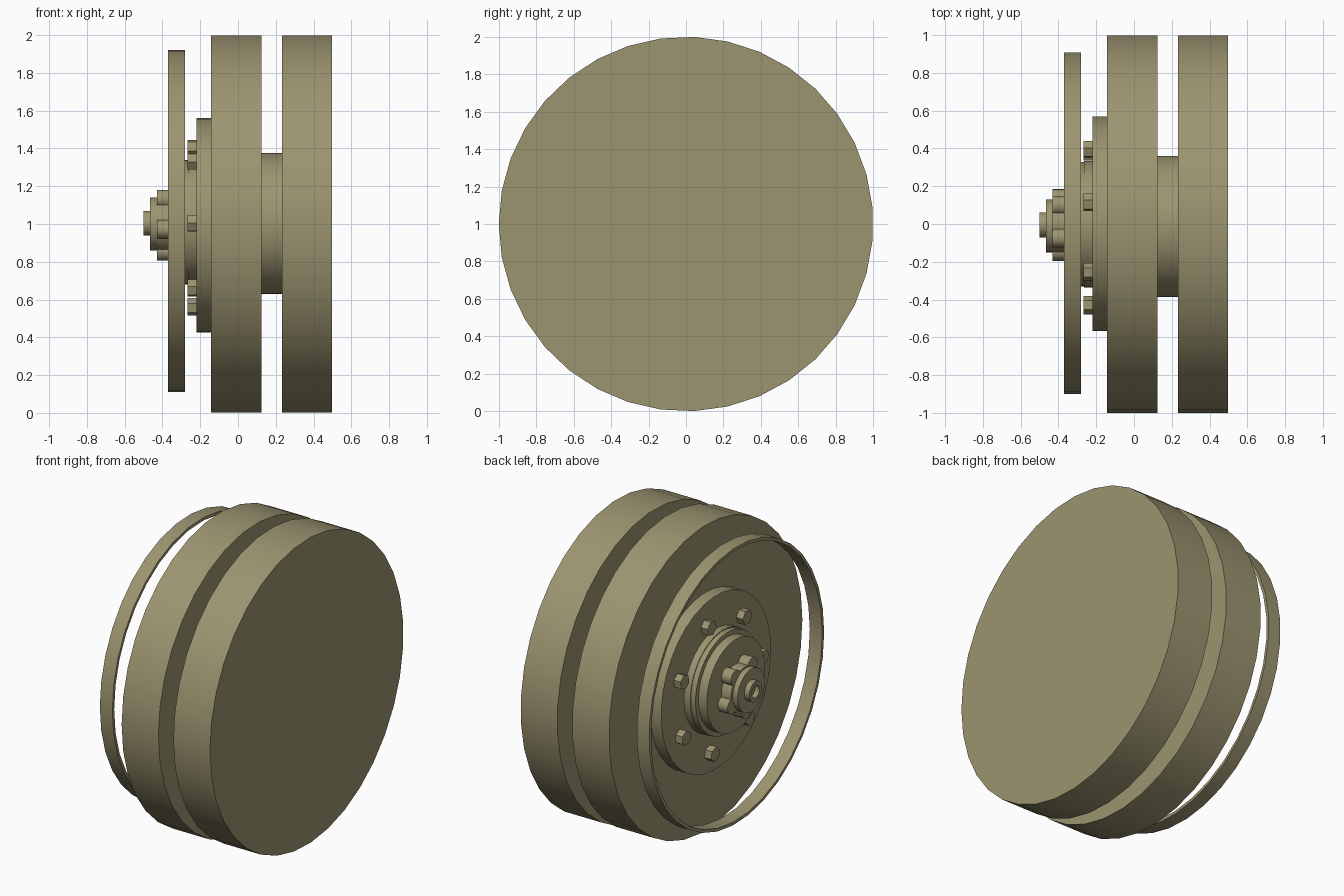
import bpy, bmesh, math
from math import sin, cos, pi

if "Cube" in bpy.data.objects:
    bpy.data.objects.remove(bpy.data.objects["Cube"])

# Olive drab paint shared by every part
paint = bpy.data.materials.new("olive_paint")
paint.diffuse_color = (0.335, 0.30, 0.165, 1.0)
paint.use_nodes = True
paint.node_tree.nodes["Principled BSDF"].inputs["Base Color"].default_value = paint.diffuse_color


def finish(name, bm):
    bmesh.ops.recalc_face_normals(bm, faces=bm.faces[:])
    mesh = bpy.data.meshes.new(name)
    bm.to_mesh(mesh)
    bm.free()
    mesh.materials.append(paint)
    obj = bpy.data.objects.new(name, mesh)
    bpy.context.collection.objects.link(obj)
    bpy.ops.object.select_all(action='DESELECT')
    obj.select_set(True)
    bpy.context.view_layer.objects.active = obj
    bpy.ops.object.shade_smooth_by_angle(angle=math.radians(30))
    return obj


def turned(name, profile, cy=0.0, cz=1.0, sides=35, closed=False, phase=pi):
    """Turn (x, radius) points around an axis parallel to x."""
    bm = bmesh.new()
    rings = []
    for x, r in profile:
        rings.append([bm.verts.new((x, cy + r * cos(phase + 2 * pi * i / sides),
                                    cz + r * sin(phase + 2 * pi * i / sides)))
                      for i in range(sides)])
    pairs = list(zip(rings, rings[1:]))
    if closed:
        pairs.append((rings[-1], rings[0]))
    else:
        bm.faces.new(rings[0])
        bm.faces.new(rings[-1])
    for a, b in pairs:
        for i in range(sides):
            j = (i + 1) % sides
            bm.faces.new((a[i], a[j], b[j], b[i]))
    return finish(name, bm)


def disc(name, x0, x1, r, **kw):
    return turned(name, [(x0, r), (x1, r)], **kw)


# Twin wheels and the spacer between them
disc("inner_wheel", 0.232, 0.497, 1.0)
disc("outer_wheel", -0.142, 0.124, 1.0)
disc("wheel_spacer", 0.124, 0.232, 0.373, cy=-0.012, cz=1.002)

# Thin retaining ring standing off the outer wheel
turned("outer_ring", [(-0.37, 0.905), (-0.28, 0.905), (-0.28, 0.885), (-0.37, 0.885)],
       cy=0.005, cz=1.016, closed=True)

# Hub plate and stepped hub
disc("hub_plate", -0.22, -0.142, 0.568, cy=0.003, cz=0.993)
turned("stepped_hub", [(-0.22, 0.335), (-0.265, 0.335), (-0.265, 0.33), (-0.30, 0.33),
                       (-0.30, 0.30), (-0.36, 0.30)], cz=1.01)

# Seven hexagonal wheel nuts
for i in range(7):
    a = math.radians(177.5) - 2 * pi * i / 7
    disc(f"wheel_nut_{i + 1}", -0.268, -0.22, 0.048, sides=6, phase=a,
         cy=0.43 * cos(a), cz=0.985 + 0.43 * sin(a))

# Axle cap with five round lobes
disc("axle_boss", -0.43, -0.36, 0.15)
for i in range(5):
    a = math.radians(48) + 2 * pi * i / 5
    disc(f"axle_lobe_{i + 1}", -0.43, -0.36, 0.05, sides=16,
         cy=0.148 * cos(a), cz=1.003 + 0.148 * sin(a))
disc("axle_cap", -0.465, -0.43, 0.14, cy=-0.01)

# Hollow axle tip
turned("axle_tip", [(-0.465, 0.066), (-0.5, 0.066), (-0.5, 0.04), (-0.468, 0.04)],
       cy=-0.005, cz=1.004)
